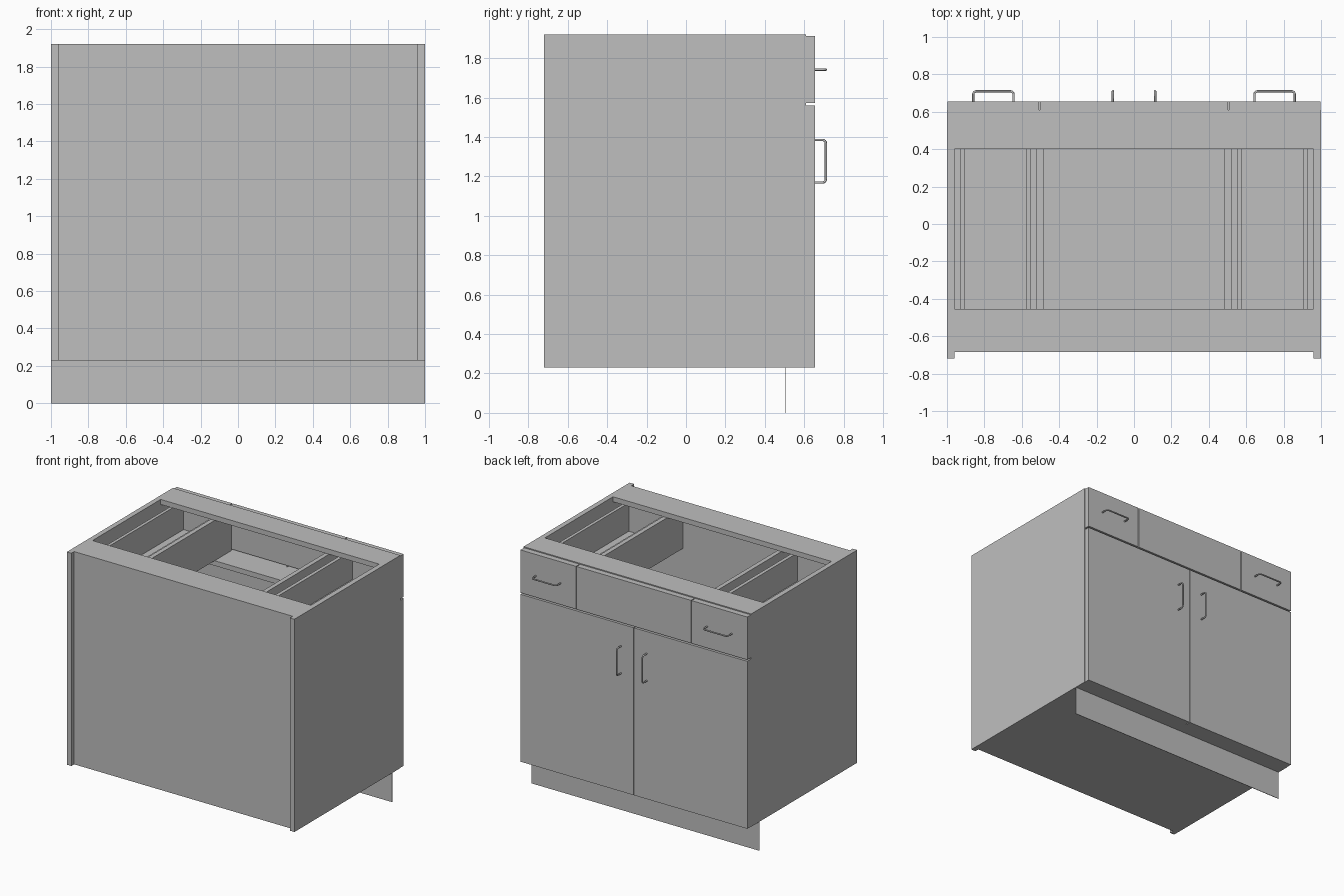
import bpy, bmesh, math
from mathutils import Vector

cube = bpy.data.objects.get("Cube")
if cube:
    bpy.data.objects.remove(cube, do_unlink=True)

grey = bpy.data.materials.new("cabinet_grey")
grey.use_nodes = True
GREY = (0.52, 0.52, 0.52, 1)
grey.diffuse_color = GREY
grey.node_tree.nodes["Principled BSDF"].inputs["Base Color"].default_value = GREY

BOTTOM, TOP = 0.23, 1.92      # carcass height range
FRONT, BACK = -0.72, 0.61     # carcass depth range
PANEL_Y = -0.685              # recessed rear panel
FACE = 0.655                  # outer face of doors and drawers
T = 0.04                      # board thickness
INNER = 1 - T


def link(name, data):
    obj = bpy.data.objects.new(name, data)
    bpy.context.collection.objects.link(obj)
    data.materials.append(grey)
    return obj


def box(name, x, y, z):
    """Box from (low, high) ranges on each axis."""
    bm = bmesh.new()
    bmesh.ops.create_cube(bm, size=1)
    for v in bm.verts:
        v.co = [r[0] if c < 0 else r[1] for r, c in zip((x, y, z), v.co)]
    mesh = bpy.data.meshes.new(name)
    bm.to_mesh(mesh)
    bm.free()
    return link(name, mesh)


def span(side, a, b):
    """Range a..b mirrored to the given side."""
    return tuple(sorted((side * a, side * b)))


def handle(name, centre, along):
    """Bent rod pull with rounded corners, standing out towards +y."""
    half, reach, r = 0.108, 0.055, 0.018
    out = Vector((0, 1, 0))
    pts = []
    for s in (-1, 1):
        leg = [centre + along * s * half]
        for i in range(5):
            a = math.radians(90 * i / 4)
            leg.append(centre + along * s * (half - r + r * math.cos(a))
                       + out * (reach - r + r * math.sin(a)))
        pts += leg if s < 0 else leg[::-1]
    curve = bpy.data.curves.new(name, "CURVE")
    curve.dimensions = "3D"
    curve.bevel_depth = 0.006
    curve.bevel_resolution = 2
    curve.use_fill_caps = True
    spline = curve.splines.new("POLY")
    spline.points.add(len(pts) - 1)
    for p, co in zip(spline.points, pts):
        p.co = (*co, 1)
    link(name, curve)


# Carcass
across = (-INNER, INNER)
box("rear_panel", across, (PANEL_Y, PANEL_Y + 0.03), (BOTTOM, TOP))
box("floor_board", across, (PANEL_Y, BACK), (BOTTOM, BOTTOM + T))
box("rear_top_rail", across, (PANEL_Y, -0.455), (TOP - T, TOP))
box("door_side_top_rail", across, (0.4, BACK), (TOP - T, TOP))
box("middle_rail", across, (0.4, BACK), (1.52, 1.56))
box("toe_kick", (-1, 1), (0.504, 0.508), (0, BOTTOM))

# False front over the middle bay
DRAWER_Z = (1.572, 1.912)
box("false_drawer_front", (-0.502, 0.502), (BACK, FACE), DRAWER_Z)

for side, label in ((1, "left"), (-1, "right")):
    box(label + "_side_panel", span(side, INNER, 1), (FRONT, BACK), (BOTTOM, TOP))
    box(label + "_partition", span(side, 0.485, 0.52), (PANEL_Y, BACK), (1.56, TOP - T))

    # Drawer box
    depth, height = (-0.6, BACK), (1.6, 1.84)
    box(label + "_drawer_outer_wall", span(side, 0.905, 0.93), depth, height)
    box(label + "_drawer_inner_wall", span(side, 0.55, 0.578), depth, height)
    box(label + "_drawer_back", span(side, 0.578, 0.905), (-0.6, -0.575), height)
    box(label + "_drawer_bottom", span(side, 0.578, 0.905), depth, (1.6, 1.615))

    # Fronts and pulls
    box(label + "_drawer_front", span(side, 0.508, 0.997), (BACK, FACE), DRAWER_Z)
    box(label + "_door", span(side, 0.003, 0.997), (BACK, FACE), (BOTTOM, 1.56))
    handle(label + "_drawer_handle", Vector((side * 0.752, FACE, 1.742)), Vector((1, 0, 0)))
    handle(label + "_door_handle", Vector((side * 0.113, FACE, 1.277)), Vector((0, 0, 1)))
